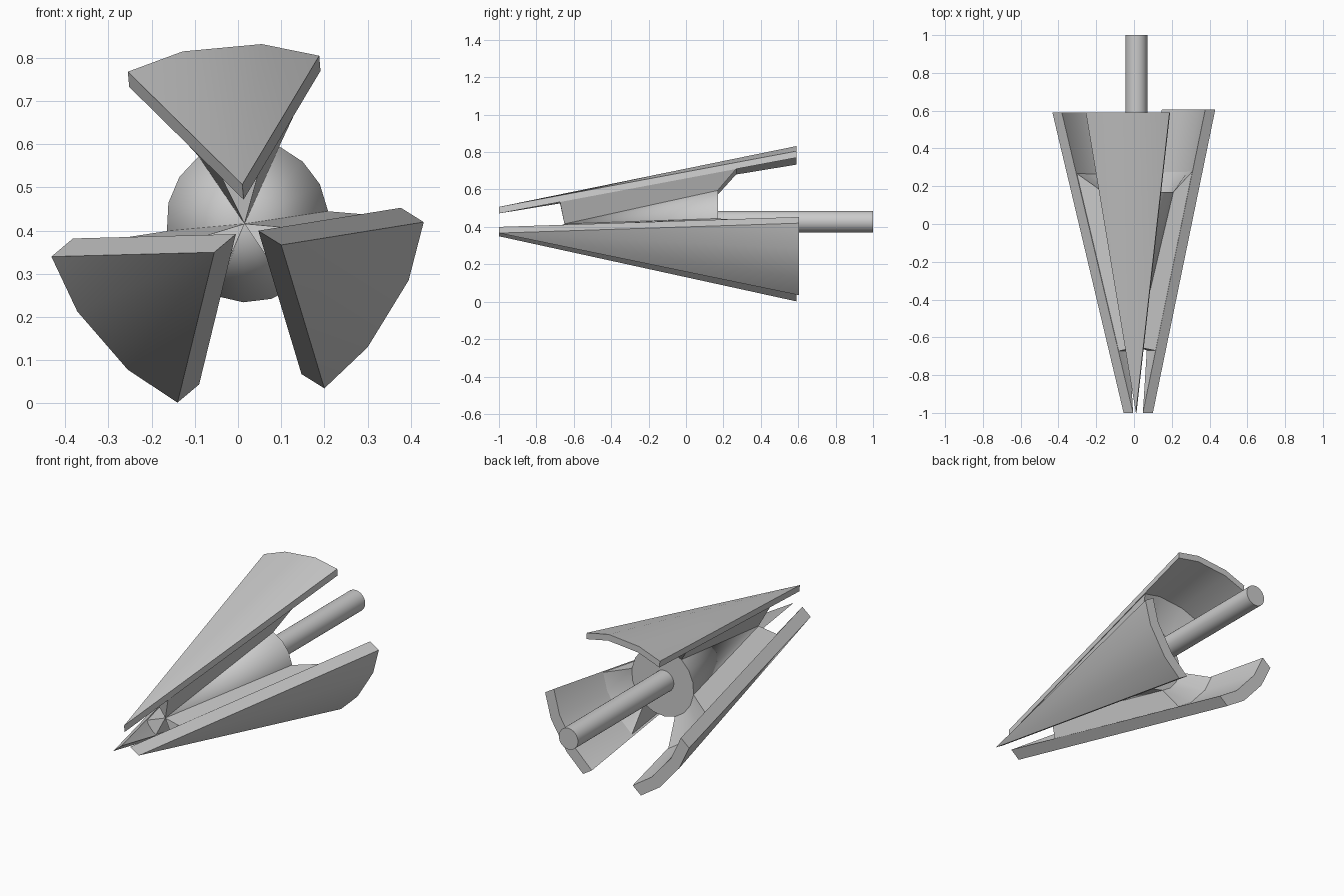
import bpy, bmesh, math
from mathutils import Vector

if "Cube" in bpy.data.objects:
    bpy.data.objects.remove(bpy.data.objects["Cube"])

APEX = Vector((0.015, -0.65, 0.416))      # front point of the hub cone
HUB = Vector((0.022, 0.17, 0.422))        # centre of the hub's back disc
HUB_R, SIDES, PHASE = 0.188, 18, 67


def make(name, verts, faces):
    bm = bmesh.new()
    vs = [bm.verts.new(v) for v in verts]
    for f in faces:
        bm.faces.new([vs[i] for i in f])
    bmesh.ops.recalc_face_normals(bm, faces=bm.faces)
    me = bpy.data.meshes.new(name)
    bm.to_mesh(me)
    bm.free()
    ob = bpy.data.objects.new(name, me)
    bpy.context.collection.objects.link(ob)
    bpy.ops.object.select_all(action='DESELECT')
    ob.select_set(True)
    bpy.context.view_layer.objects.active = ob
    bpy.ops.object.shade_smooth_by_angle(angle=math.radians(30))
    return ob


def hub_point(step):
    a = math.radians(PHASE + 20 * step)
    return HUB + Vector((HUB_R * math.cos(a), 0, HUB_R * math.sin(a)))


# Central hub: cone with a flat back
ring = [hub_point(i) for i in range(SIDES)]
make("hub_cone", ring + [APEX],
     [list(range(SIDES))] + [[i, (i + 1) % SIDES, SIDES] for i in range(SIDES)])

# Rod out of the back of the hub
bpy.ops.mesh.primitive_cylinder_add(vertices=32, radius=0.058, depth=0.85,
                                    location=(0.0125, 0.575, 0.428),
                                    rotation=(math.pi / 2, 0, 0))
bpy.context.object.name = "rod"
bpy.ops.object.shade_smooth_by_angle(angle=math.radians(30))

# Petals: (name, back y, tip xz, four outer back corners xz, inward thickness xz)
PETALS = [
    ("top", 0.59, (0.01, 0.507),
     [(0.188, 0.805), (0.055, 0.832), (-0.128, 0.815), (-0.255, 0.768)], (0.003, -0.035)),
    ("left", 0.59, (-0.055, 0.35),
     [(-0.432, 0.34), (-0.372, 0.213), (-0.255, 0.078), (-0.14, 0.002)], (0.05, 0.042)),
    ("right", 0.605, (0.1, 0.367),
     [(0.2, 0.035), (0.3, 0.13), (0.395, 0.285), (0.43, 0.42)], (-0.053, 0.033)),
]

for n, (side, yb, tip, corners, off) in enumerate(PETALS):
    d = Vector((off[0], 0, off[1]))
    t = Vector((tip[0], -1, tip[1]))
    back = [Vector((x, yb, z)) for x, z in corners]

    # Thick folded triangular petal
    verts = [t] + back + [t + d] + [b + d for b in back]
    faces = [[0, i, i + 1] for i in (1, 2, 3)]
    faces += [[5, i + 6, i + 5] for i in (1, 2, 3)]
    faces += [[i, i + 1, i + 6, i + 5] for i in (1, 2, 3)]
    faces += [[0, 1, 6, 5], [0, 4, 9, 5]]
    make(side + "_petal", verts, faces)

    # Wedge strut joining the hub to the petal's inner face
    mid = sum(back, Vector()) / 4

    def arc(k):
        return [(t + d * 0.9).lerp(b.lerp(mid, 0.02) + d * 0.9, k) for b in back]

    hub = [hub_point(6 * n + i) for i in range(4)]
    verts = arc(0.205) + arc(0.8) + hub + [APEX]
    faces = [[0, 1, 2, 3, 12], [0, 4, 8, 12], [3, 7, 11, 12]]
    for i in range(3):
        faces += [[i, i + 1, i + 5, i + 4], [i + 4, i + 5, i + 9, i + 8],
                  [i + 8, i + 9, 12]]
    make(side + "_strut", verts, faces)
